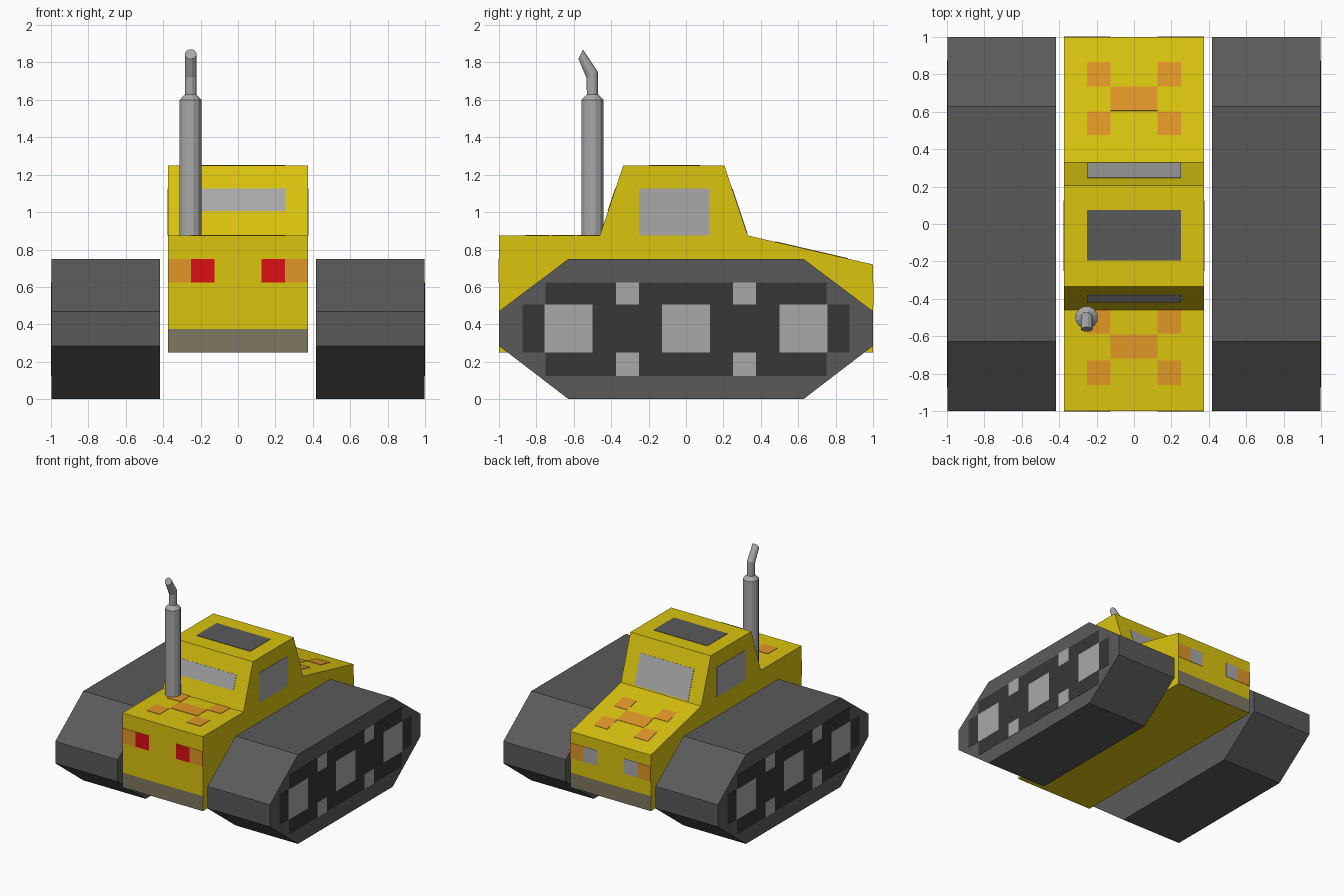
import bpy, bmesh, math
from mathutils import Vector

if "Cube" in bpy.data.objects:
    bpy.data.objects.remove(bpy.data.objects["Cube"])


def material(name, rgb):
    m = bpy.data.materials.new(name)
    lin = [((c / 255 + 0.055) / 1.055) ** 2.4 if c > 10 else c / 255 / 12.92 for c in rgb]
    m.diffuse_color = (*lin, 1)
    m.use_nodes = True
    m.node_tree.nodes["Principled BSDF"].inputs["Base Color"].default_value = m.diffuse_color
    return m


YELLOW = material("yellow paint", (219, 196, 15))
ORANGE = material("orange marking", (224, 150, 38))
RED = material("red light", (218, 14, 18))
BUMPER = material("dusty grey", (127, 120, 98))
TRACK = material("track grey", (90, 90, 90))
DARK = material("dark grey", (55, 55, 55))
LIGHT = material("light grey", (169, 169, 169))


def finish(name, bm, *mats):
    bmesh.ops.recalc_face_normals(bm, faces=bm.faces)
    me = bpy.data.meshes.new(name)
    bm.to_mesh(me)
    bm.free()
    for m in mats:
        me.materials.append(m)
    ob = bpy.data.objects.new(name, me)
    bpy.context.collection.objects.link(ob)
    return ob


def prism(profile, x0, x1):
    """Extrude a (y, z) outline along x."""
    bm = bmesh.new()
    face = bm.faces.new([bm.verts.new((x0, y, z)) for y, z in profile])
    ext = bmesh.ops.extrude_face_region(bm, geom=[face])["geom"]
    for v in ext:
        if isinstance(v, bmesh.types.BMVert):
            v.co.x = x1
    return bm


def plates(name, mat, surface, normal, rects, height=0.003):
    """Thin plates on a surface; rects are (a0, a1, b0, b1) in surface coordinates."""
    bm = bmesh.new()
    lift = Vector(normal).normalized() * height
    for a0, a1, b0, b1 in rects:
        base = [Vector(surface(a, b)) for a, b in ((a0, b0), (a1, b0), (a1, b1), (a0, b1))]
        low = [bm.verts.new(p) for p in base]
        top = [bm.verts.new(p + lift) for p in base]
        bm.faces.new(low[::-1])
        bm.faces.new(top)
        for i in range(4):
            j = (i + 1) % 4
            bm.faces.new((low[i], low[j], top[j], top[i]))
    return finish(name, bm, mat)


def both(a0, a1, b0, b1):
    return [(a0, a1, b0, b1), (-a1, -a0, b0, b1)]


# Body with cab, bumper bands cut into the end faces
W = 0.373
body = prism([(-1, .25), (1, .25), (1, .72), (.33, .875), (.205, 1.25),
              (-.335, 1.25), (-.46, .875), (-1, .875)], -W, W)
bmesh.ops.bisect_plane(body, geom=body.verts[:] + body.edges[:] + body.faces[:],
                       plane_co=(0, 0, .375), plane_no=(0, 0, 1))
body.normal_update()
for f in body.faces:
    if abs(f.normal.y) > .9 and f.calc_center_median().z < .375:
        f.material_index = 1
finish("body", body, YELLOW, BUMPER)

# Lights and indicators on both ends
for end, s, z, lamp in (("front", -1, .625, RED), ("rear", 1, .5, LIGHT)):
    face = lambda x, h, s=s: (x, s, h)
    plates(end + "_lights", lamp, face, (0, s, 0), both(.125, .25, z, z + .125))
    plates(end + "_indicators", ORANGE, face, (0, s, 0), both(.25, W, z, z + .125))

# Orange markings on the two hoods
plates("front_hood_marking", ORANGE, lambda x, y: (x, y, .875), (0, 0, 1),
       both(.125, .25, -.585, -.46) + both(.125, .25, -.86, -.73) + [(-.125, .125, -.72, -.59)])
plates("rear_hood_marking", ORANGE, lambda x, y: (x, y, .875 - (y - .33) * .155 / .67),
       (0, .155, .67),
       both(.125, .25, .475, .6) + both(.125, .25, .735, .865) + [(-.125, .125, .605, .735)])

# Cab windows and roof hatch
plates("front_window", LIGHT, lambda x, z: (x, -.46 + (z - .875) / 3, z), (0, -3, 1),
       [(-.25, .25, 1.005, 1.125)])
plates("rear_window", LIGHT, lambda x, z: (x, .33 - (z - .875) / 3, z), (0, 3, 1),
       [(-.25, .25, .885, 1.125)])
for side, s in (("left", -1), ("right", 1)):
    plates(side + "_window", LIGHT, lambda y, z, s=s: (s * W, y, z), (s, 0, 0),
           [(-.25, .125, .875, 1.125)])
plates("roof_hatch", TRACK, lambda x, y: (x, y, 1.25), (0, 0, 1), [(-.25, .25, -.195, .075)])

# Tracks with recessed-looking panel and wheels
for side, s in (("left", -1), ("right", 1)):
    track = prism([(-1, .285), (-.628, 0), (.628, 0), (1, .285),
                   (1, .47), (.628, .75), (-.628, .75), (-1, .47)], s * .417, s * .997)
    finish(side + "_track", track, TRACK)
    outer = lambda y, z, s=s: (s * .997, y, z)
    plates(side + "_track_panel", DARK, outer, (s, 0, 0),
           [(-.75, .75, .125, .625)] + both(.75, .875, .25, .505), .0015)
    plates(side + "_wheels", LIGHT, outer, (s, 0, 0),
           [(c - .128, c + .128, .25, .505) for c in (-.628, 0, .628)], .003)
    plates(side + "_rollers", LIGHT, outer, (s, 0, 0),
           both(.25, .375, .125, .25) + both(.25, .375, .505, .625), .003)

# Exhaust pipe: rings of (centre y, centre z, x radius, y radius, z tilt)
N = 12
rings = [(-.5, .87, .061, .061, 0), (-.5, 1.6, .061, .061, 0), (-.5, 1.63, .031, .031, 0),
         (-.502, 1.735, .031, .032, .016), (-.563, 1.845, .031, .0125, .026)]
bm = bmesh.new()
loops = []
for cy, cz, rx, ry, tilt in rings:
    angles = [2 * math.pi * (i + .5) / N for i in range(N)]
    loops.append([bm.verts.new((-.253 + rx * math.cos(a), cy + ry * math.sin(a),
                                cz + tilt * math.sin(a))) for a in angles])
for lo, hi in zip(loops, loops[1:]):
    for i in range(N):
        j = (i + 1) % N
        bm.faces.new((lo[i], lo[j], hi[j], hi[i]))
bm.faces.new(loops[0][::-1])
bm.faces.new(loops[-1])
finish("exhaust_pipe", bm, LIGHT)
